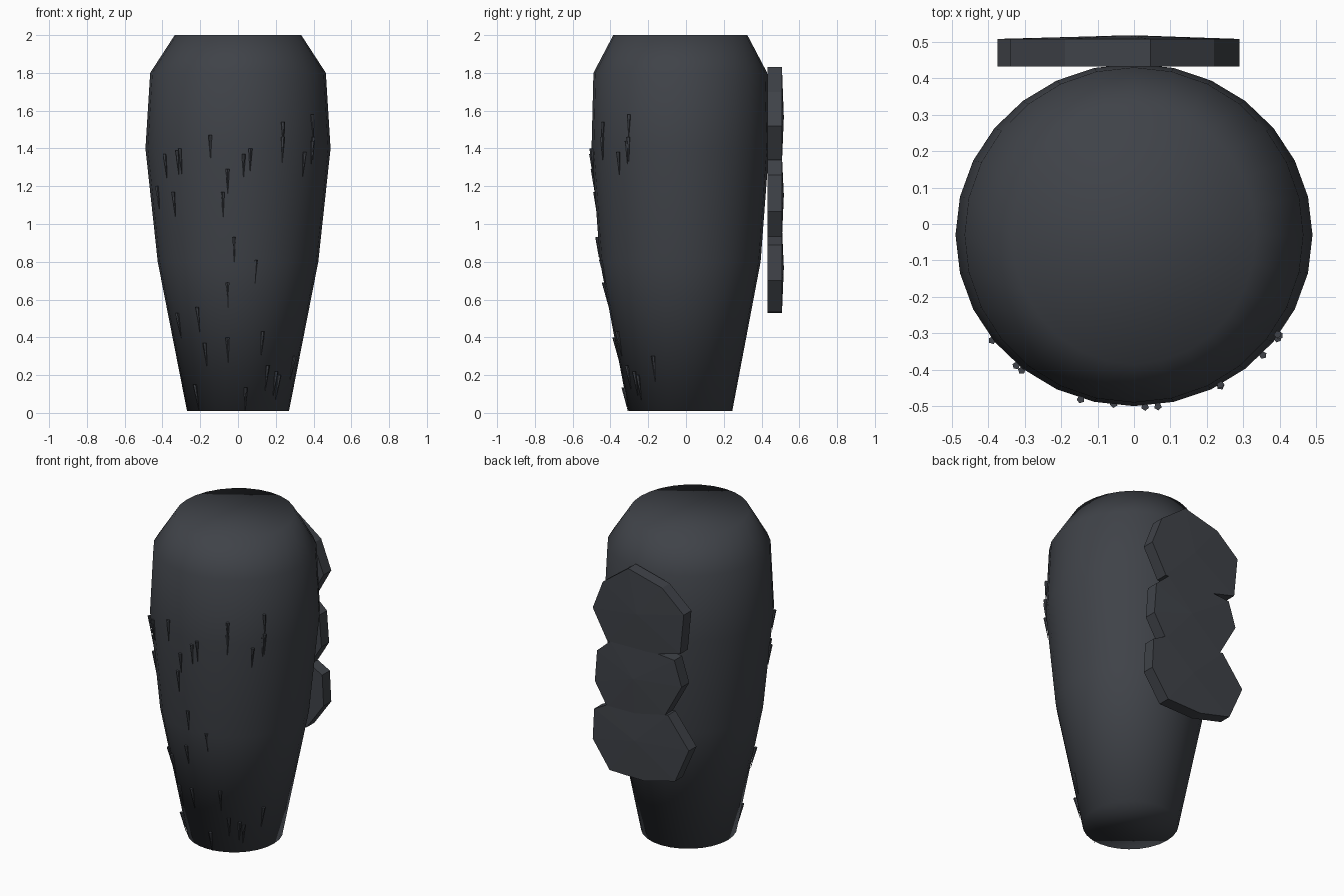
import bpy, bmesh, math
from mathutils import Vector

if "Cube" in bpy.data.objects:
    bpy.data.objects.remove(bpy.data.objects["Cube"])

mat = bpy.data.materials.new("dark slate grey")
mat.diffuse_color = (0.05, 0.055, 0.065, 1)
mat.use_nodes = True
mat.node_tree.nodes["Principled BSDF"].inputs["Base Color"].default_value = mat.diffuse_color

CY = -0.03                      # y of the body axis
# height, half width in x, half width in y
RINGS = [(0.01, 0.27, 0.275), (0.8, 0.425, 0.425), (1.4, 0.49, 0.47),
         (1.8, 0.465, 0.46), (2.0, 0.335, 0.355)]


def finish(bm, name, smooth=False):
    bmesh.ops.recalc_face_normals(bm, faces=bm.faces)
    for f in bm.faces:
        f.smooth = smooth
    mesh = bpy.data.meshes.new(name)
    bm.to_mesh(mesh)
    bm.free()
    mesh.materials.append(mat)
    ob = bpy.data.objects.new(name, mesh)
    bpy.context.collection.objects.link(ob)
    return ob


def radii(z):
    z = max(z, RINGS[0][0])
    for (z0, a0, b0), (z1, a1, b1) in zip(RINGS, RINGS[1:]):
        if z <= z1:
            t = (z - z0) / (z1 - z0)
            return a0 + (a1 - a0) * t, b0 + (b1 - b0) * t


def surface(angle, z, out=0.0):
    a, b = radii(z)
    return Vector(((a + out) * math.cos(angle), CY + (b + out) * math.sin(angle), z))


# Limb body: lofted rings, capped at both ends
N = 28
bm = bmesh.new()
loops = [[bm.verts.new(surface(2 * math.pi * i / N, z)) for i in range(N)]
         for z, _, _ in RINGS]
for lo, hi in zip(loops, loops[1:]):
    for i in range(N):
        j = (i + 1) % N
        bm.faces.new((lo[i], lo[j], hi[j], hi[i]))
bm.faces.new(loops[0][::-1])
bm.faces.new(loops[-1])
finish(bm, "limb_body", smooth=True)

# Bristles: thin five-sided spikes pointing down along the front (x, top z)
BRISTLES = [(-.385, 1.37), (-.32, 1.39), (-.305, 1.40), (-.145, 1.47), (.235, 1.54),
            (.235, 1.46), (.39, 1.58), (.395, 1.46), (.39, 1.44), (.35, 1.38),
            (.03, 1.37), (.065, 1.40), (-.055, 1.29), (-.08, 1.17), (-.425, 1.20),
            (-.34, 1.17), (-.02, .93), (.095, .81), (-.055, .69), (-.32, .53),
            (-.215, .56), (-.175, .37), (-.055, .40), (.13, .43), (.295, .30),
            (.155, .25), (.20, .22), (.215, .20), (-.225, .15), (.04, .135)]
bm = bmesh.new()
for x, z in BRISTLES:
    a, _ = radii(z)
    ang = -math.acos(max(-1, min(1, x / a)))
    top = surface(ang, z, 0.005)
    tip = surface(ang, max(z - 0.135, 0.0), 0.003)
    ring = []
    for k in range(5):
        t = ang + 2 * math.pi * k / 5
        ring.append(bm.verts.new(top + Vector((math.cos(t), math.sin(t), 0)) * 0.011))
    point = bm.verts.new(tip)
    bm.faces.new(ring)
    for k in range(5):
        bm.faces.new((ring[k], point, ring[(k + 1) % 5]))
finish(bm, "bristles")

# Back plates: three thick irregular polygons (x, z outlines), slightly domed outside
PLATES = {
    "upper_back_plate": [(.29, 1.52), (.22, 1.70), (.045, 1.83), (-.19, 1.77), (-.34, 1.64),
                         (-.315, 1.39), (-.07, 1.325), (.19, 1.34)],
    "middle_back_plate": [(.26, 1.26), (.17, 1.34), (-.05, 1.36), (-.275, 1.34), (-.325, 1.185),
                          (-.21, .98), (0, .92), (.19, .925), (.275, 1.065)],
    "lower_back_plate": [(.28, .89), (.187, .94), (-.02, .95), (-.23, .985), (-.375, .80),
                         (-.28, .585), (-.065, .53), (.173, .535), (.29, .70)],
}
for name, pts in PLATES.items():
    bm = bmesh.new()
    inner = [bm.verts.new((x, 0.432, z)) for x, z in pts]
    outer = [bm.verts.new((x, 0.508, z)) for x, z in pts]
    n = len(pts)
    mid = bm.verts.new((sum(p[0] for p in pts) / n, 0.518, sum(p[1] for p in pts) / n))
    bm.faces.new(inner)
    for i in range(n):
        j = (i + 1) % n
        bm.faces.new((inner[i], inner[j], outer[j], outer[i]))
        bm.faces.new((outer[i], outer[j], mid))
    finish(bm, name)
